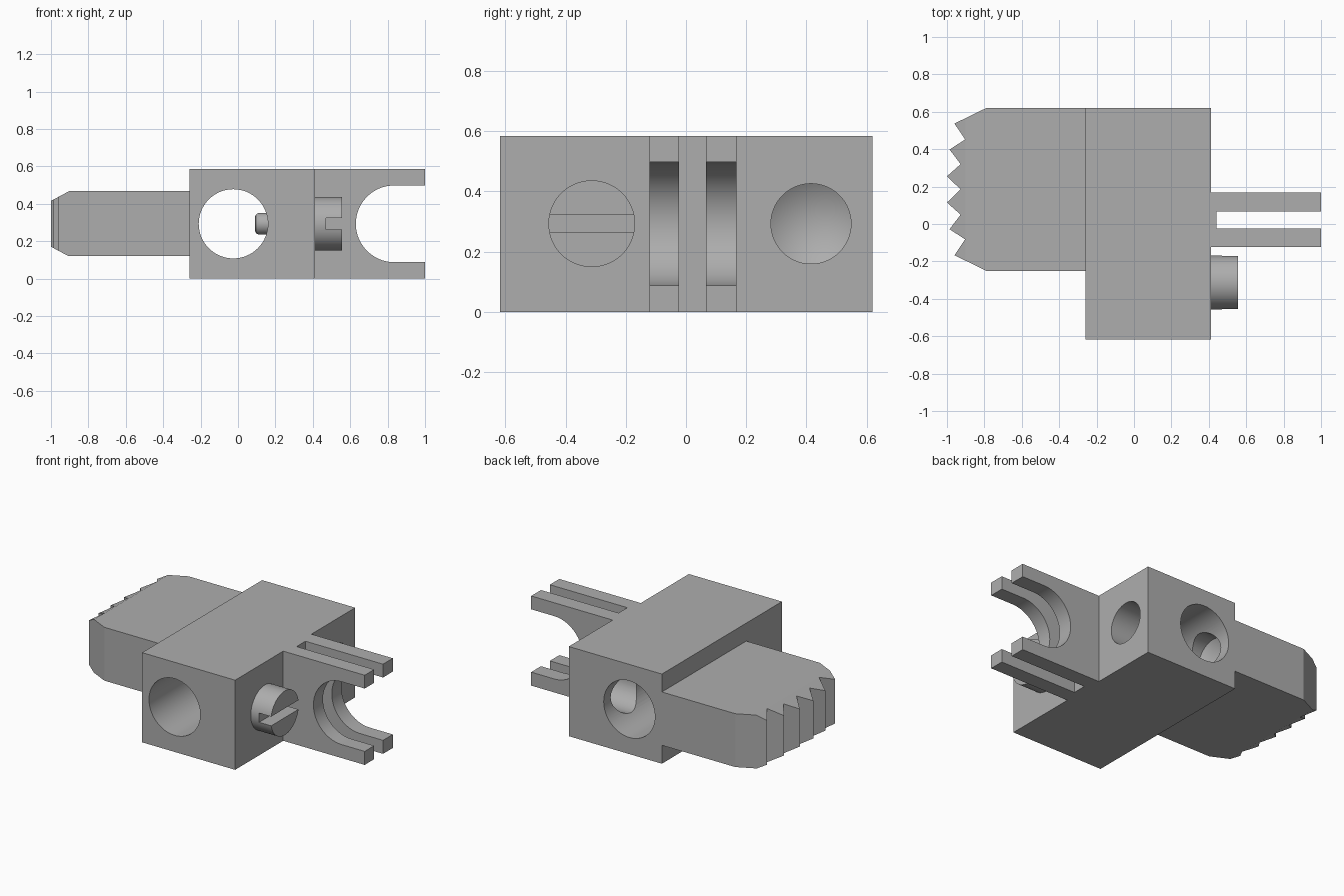
import bpy, bmesh, math
from mathutils import Matrix, Vector

if "Cube" in bpy.data.objects:
    bpy.data.objects.remove(bpy.data.objects["Cube"])

MID_Z = 0.293
grey = bpy.data.materials.new("plain_grey")
grey.use_nodes = True
GREY = (0.42, 0.42, 0.42, 1)
grey.diffuse_color = GREY
grey.node_tree.nodes["Principled BSDF"].inputs["Base Color"].default_value = GREY


def finish(bm, name):
    bmesh.ops.recalc_face_normals(bm, faces=bm.faces)
    mesh = bpy.data.meshes.new(name)
    bm.to_mesh(mesh)
    bm.free()
    mesh.materials.append(grey)
    obj = bpy.data.objects.new(name, mesh)
    bpy.context.collection.objects.link(obj)
    return obj


def prism(name, points, axis, lo, hi):
    """Extrude an outline: axis 'z' takes (x, y) points, 'y' takes (x, z)."""
    bm = bmesh.new()
    if axis == "z":
        verts = [bm.verts.new((a, b, lo)) for a, b in points]
        shift = Vector((0, 0, hi - lo))
    else:
        verts = [bm.verts.new((a, lo, b)) for a, b in points]
        shift = Vector((0, hi - lo, 0))
    face = bm.faces.new(verts)
    new = bmesh.ops.extrude_face_region(bm, geom=[face])["geom"]
    bmesh.ops.translate(bm, vec=shift, verts=[v for v in new if isinstance(v, bmesh.types.BMVert)])
    return finish(bm, name)


def box(name, x0, x1, y0, y1, z0, z1):
    return prism(name, [(x0, y0), (x1, y0), (x1, y1), (x0, y1)], "z", z0, z1)


def lathe(name, profile, centre, axis="x", steps=64):
    """Turn (distance, radius) points about an axis through centre."""
    bm = bmesh.new()
    verts = [bm.verts.new((d, r, 0)) for d, r in profile]
    edges = [bm.edges.new(pair) for pair in zip(verts, verts[1:])]
    bmesh.ops.spin(bm, geom=verts + edges, cent=(0, 0, 0), axis=(1, 0, 0),
                   angle=math.tau, steps=steps)
    bmesh.ops.remove_doubles(bm, verts=bm.verts, dist=0.0001)
    if axis == "y":
        bm.transform(Matrix.Rotation(math.pi / 2, 4, "Z"))
    bm.transform(Matrix.Translation(centre))
    return finish(bm, name)


def combine(target, tool, operation):
    mod = target.modifiers.new(operation, "BOOLEAN")
    mod.operation = operation
    mod.solver = "EXACT"
    mod.object = tool
    bpy.ops.object.select_all(action="DESELECT")
    target.select_set(True)
    bpy.context.view_layer.objects.active = target
    bpy.ops.object.modifier_apply(modifier=mod.name)
    bpy.data.objects.remove(tool)


def smooth(obj):
    bpy.ops.object.select_all(action="DESELECT")
    obj.select_set(True)
    bpy.context.view_layer.objects.active = obj
    bpy.ops.object.shade_smooth_by_angle(angle=math.radians(20))


# Toothed jaw: mirrored saw-tooth outline, nose chamfered above and below
JAW_Y = 0.185
half = [(-0.15, 0.435), (-0.79, 0.435), (-0.96, 0.352), (-0.903, 0.267),
        (-0.986, 0.213), (-0.927, 0.135), (-1.0, 0.07)]
outline = [(x, JAW_Y + y) for x, y in half] + [(-0.927, JAW_Y)]
outline += [(x, JAW_Y - y) for x, y in reversed(half)]
jaw = prism("toothed_jaw", outline, "z", 0.12, 0.468)
side = [(0, 0.2), (-0.91, 0.2), (-0.91, 0.174), (-1.01, 0.119)]
side = [(0.0, 0.2), (-0.9, 0.174), (-1.01, 0.12)]
nose = [(0, 0.2), (-0.855, 0.2), (-1.02, 0.112)]
limits = [(x, MID_Z + z) for x, z in nose] + [(x, MID_Z - z) for x, z in reversed(nose)]
combine(jaw, prism("nose_limits", limits, "y", -1, 1), "INTERSECT")

# Main block joined with the jaw
body = box("clamp_body", -0.26, 0.412, -0.618, 0.62, 0, 0.585)
combine(body, jaw, "UNION")

# Cross bore, and a drilled hole with a conical end
bore = [(-1, 0), (-1, 0.185), (1, 0.185), (1, 0)]
combine(body, lathe("cross_bore", bore, (-0.025, 0, MID_Z), "y"), "DIFFERENCE")
drill = [(-0.34, 0), (-0.26, 0.133), (0.6, 0.133), (0.6, 0)]
combine(body, lathe("drilled_hole", drill, (0, 0.415, MID_Z)), "DIFFERENCE")
smooth(body)

# Fork: one plate with a round-ended mouth, split by a slot into two prongs
fork = box("fork_prongs", 0.40, 1.0, -0.122, 0.168, 0, 0.585)
MOUTH_X, MOUTH_R, ARC = 0.835, 0.205, 40
mouth = [(MOUTH_X + MOUTH_R * math.cos(a), MID_Z + MOUTH_R * math.sin(a))
         for a in (math.pi * (0.5 + i / ARC) for i in range(ARC + 1))]
mouth += [(1.1, MID_Z - MOUTH_R), (1.1, MID_Z + MOUTH_R)]
combine(fork, prism("mouth", mouth, "y", -1, 1), "DIFFERENCE")
combine(fork, box("split", 0.44, 1.1, -0.024, 0.067, -0.1, 0.7), "DIFFERENCE")
smooth(fork)

# Slotted set screw whose tip reaches into the cross bore
SCREW = (0, -0.313, MID_Z)
screw = lathe("screw_head", [(0.40, 0), (0.40, 0.144), (0.557, 0.144), (0.557, 0)], SCREW)
combine(screw, box("screw_slot", 0.47, 0.7, -0.6, 0, MID_Z - 0.03, MID_Z + 0.03), "DIFFERENCE")
smooth(screw)
tip = [(0.09, 0), (0.09, 0.037), (0.096, 0.05), (0.11, 0.058), (0.3, 0.058), (0.3, 0)]
smooth(lathe("screw_tip", tip, SCREW))
